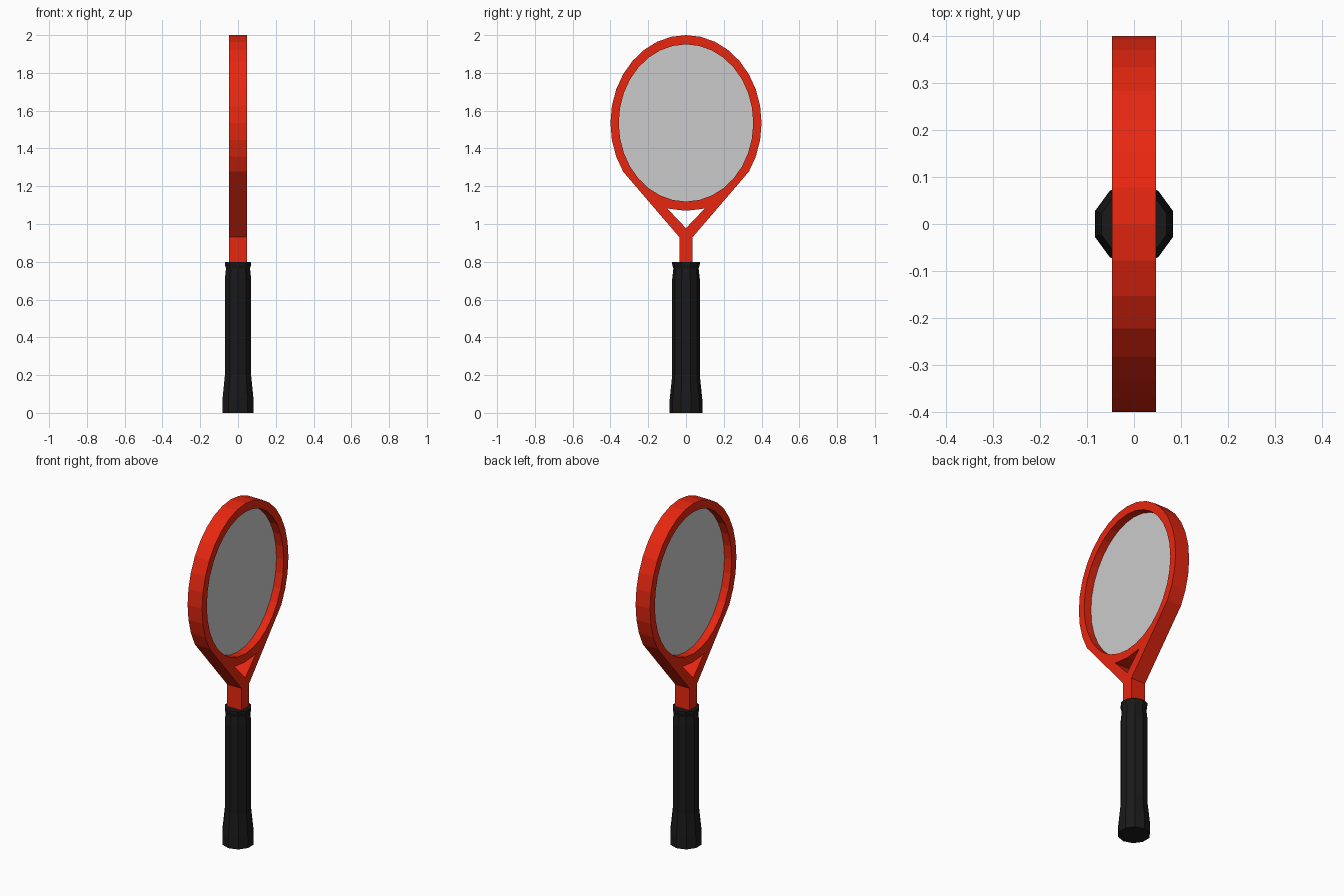
import bpy, bmesh
from math import sin, cos, pi, radians

if "Cube" in bpy.data.objects:
    bpy.data.objects.remove(bpy.data.objects["Cube"])

CZ = 1.535  # height of the head's centre


def paint(obj, name, rgb):
    mat = bpy.data.materials.new(name)
    mat.diffuse_color = (*rgb, 1)
    mat.use_nodes = True
    mat.node_tree.nodes["Principled BSDF"].inputs["Base Color"].default_value = mat.diffuse_color
    obj.data.materials.append(mat)


def ellipse(ry, rz, ks=range(32)):
    # k = 0 is the top of the head, 32 steps per turn
    return [(ry * sin(k * pi / 16), CZ + rz * cos(k * pi / 16)) for k in ks]


def mesh_object(name, bm):
    bmesh.ops.recalc_face_normals(bm, faces=bm.faces)
    me = bpy.data.meshes.new(name)
    bm.to_mesh(me)
    bm.free()
    obj = bpy.data.objects.new(name, me)
    bpy.context.collection.objects.link(obj)
    return obj


# Frame: outer outline with head and throat holes, extruded in x
outer = ellipse(0.4, 0.465, range(-11, 12)) + [
    (0.035, 0.93), (0.035, 0.785), (-0.035, 0.785), (-0.035, 0.93)]
head_hole = ellipse(0.356, 0.416)
throat_hole = [(0, 0.978), (0.1, 1.083), (0.078, 1.079), (0, 1.07), (-0.078, 1.079), (-0.1, 1.083)]
curve = bpy.data.curves.new("frame", 'CURVE')
curve.dimensions = '2D'
curve.fill_mode = 'BOTH'
curve.extrude = 0.047
for outline in (outer, head_hole, throat_hole):
    sp = curve.splines.new('POLY')
    sp.points.add(len(outline) - 1)
    for p, (y, z) in zip(sp.points, outline):
        p.co = (y, z, 0, 1)
    sp.use_cyclic_u = True
frame = bpy.data.objects.new("frame", curve)
bpy.context.collection.objects.link(frame)
frame.rotation_euler = (radians(90), 0, radians(90))
bpy.context.view_layer.objects.active = frame
frame.select_set(True)
bpy.ops.object.convert(target='MESH')
bpy.ops.object.shade_flat()
paint(bpy.context.object, "red", (0.8, 0.02, 0.005))

# String bed: one flat sheet in the middle of the head
bm = bmesh.new()
bm.faces.new([bm.verts.new((0, y, z)) for y, z in head_hole])
mesh_object("string_bed", bm)

# Grip: ten-sided lathe with a flared butt and a collar on top
profile = [(0.0875, 0), (0.0865, 0.07), (0.073, 0.2), (0.073, 0.71),
           (0.067, 0.765), (0.073, 0.785), (0.073, 0.8)]
bm = bmesh.new()
rings = [[bm.verts.new((r * cos(pi / 2 + k * pi / 5), r * sin(pi / 2 + k * pi / 5), z))
          for k in range(10)] for r, z in profile]
for a, b in zip(rings, rings[1:]):
    for k in range(10):
        j = (k + 1) % 10
        bm.faces.new((a[k], a[j], b[j], b[k]))
bm.faces.new(rings[0])
bm.faces.new(rings[-1])
paint(mesh_object("grip", bm), "black", (0.01, 0.01, 0.01))
